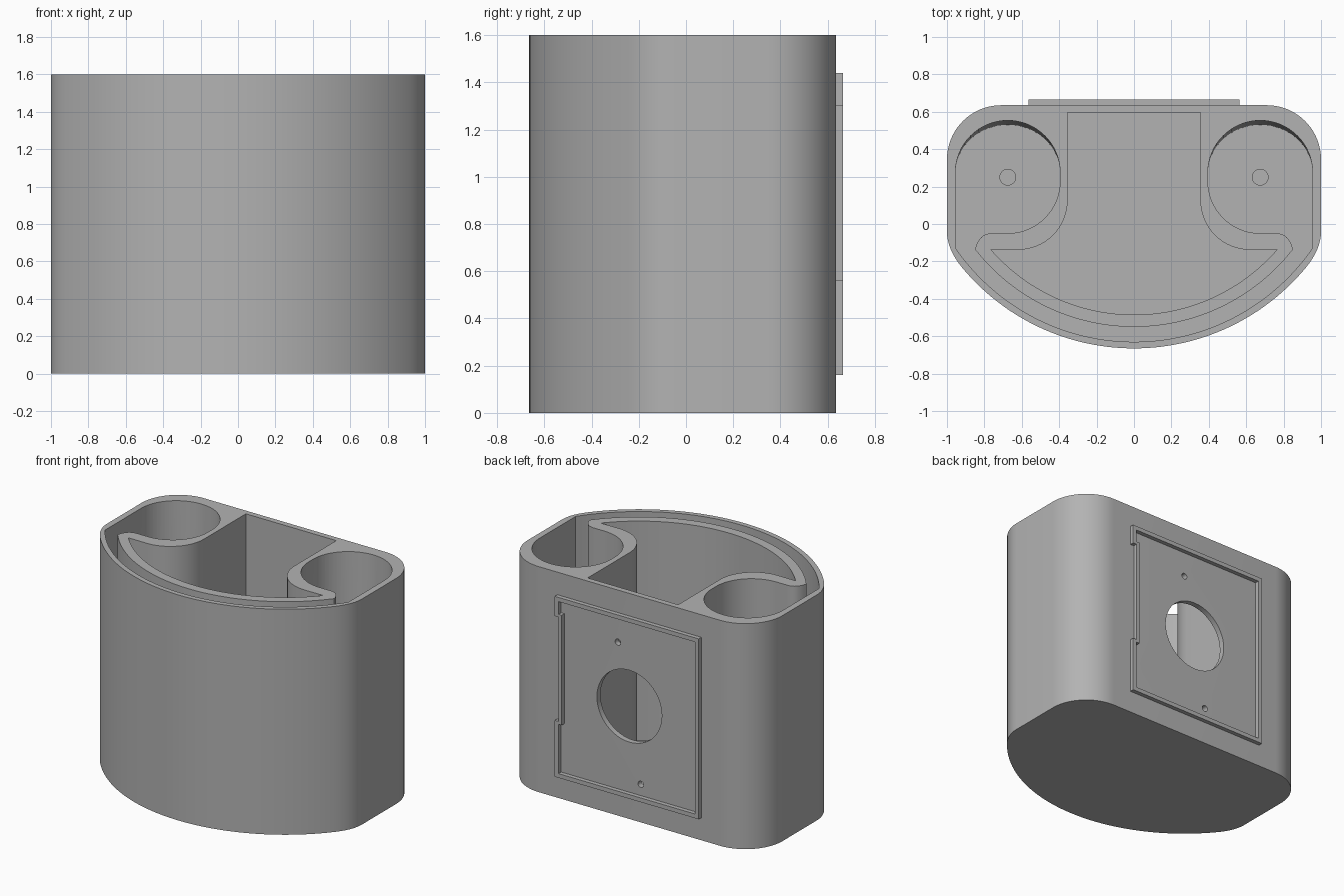
import bpy, bmesh, math
from mathutils import Vector

default = bpy.data.objects.get("Cube")
if default:
    bpy.data.objects.remove(default, do_unlink=True)

# One matt grey for the whole holder
grey = bpy.data.materials.new("plain_grey")
grey.use_nodes = True
GREY = (0.45, 0.45, 0.45, 1)
grey.diffuse_color = GREY
grey.node_tree.nodes["Principled BSDF"].inputs["Base Color"].default_value = GREY

ARC_Y = 0.529            # shared centre of all the front curves
HEIGHT, FLOOR = 1.6, 0.045
BACK = 0.635


def arc(cx, cy, r, a0, a1, n=16):
    """Points on a circle from angle a0 to a1 in degrees."""
    return [(cx + r * math.cos(math.radians(a0 + (a1 - a0) * i / n)),
             cy + r * math.sin(math.radians(a0 + (a1 - a0) * i / n))) for i in range(n + 1)]


def front_curve(y_front, x_end, n=28):
    """Concentric front curve, from the middle out to x_end."""
    r = ARC_Y - y_front
    return arc(0, ARC_Y, r, -90, -math.degrees(math.acos(x_end / r)), n)


def bend(p, c, q, n=8):
    """Quadratic curve from p to q, pulled towards c."""
    p, c, q = Vector(p), Vector(c), Vector(q)
    return [tuple(p * (1 - t) ** 2 + c * 2 * t * (1 - t) + q * t * t)
            for t in (i / n for i in range(n + 1))]


def mirrored(half):
    """Close a right-hand half outline by mirroring it over x = 0."""
    pts = half + [(-x, y) for x, y in reversed(half)]
    out = []
    for p in pts:
        if not out or (Vector(p) - Vector(out[-1])).length > 1e-4:
            out.append(p)
    if (Vector(out[0]) - Vector(out[-1])).length < 1e-4:
        out.pop()
    return out


def prism(name, outline, z0, z1):
    bm = bmesh.new()
    face = bm.faces.new([bm.verts.new((x, y, z0)) for x, y in outline])
    top = bmesh.ops.extrude_face_region(bm, geom=[face])
    moved = [v for v in top["geom"] if isinstance(v, bmesh.types.BMVert)]
    bmesh.ops.translate(bm, verts=moved, vec=(0, 0, z1 - z0))
    bmesh.ops.recalc_face_normals(bm, faces=bm.faces)
    mesh = bpy.data.meshes.new(name)
    bm.to_mesh(mesh)
    bm.free()
    obj = bpy.data.objects.new(name, mesh)
    bpy.context.collection.objects.link(obj)
    mesh.materials.append(grey)
    return obj


def drill(name, x, y, z, r, depth, along_y=False):
    rot = (math.pi / 2, 0, 0) if along_y else (0, 0, 0)
    bpy.ops.mesh.primitive_cylinder_add(vertices=48, radius=r, depth=depth,
                                        location=(x, y, z), rotation=rot)
    obj = bpy.context.object
    obj.name = name
    obj.data.materials.append(grey)
    return obj


def select_only(obj):
    bpy.ops.object.select_all(action='DESELECT')
    obj.select_set(True)
    bpy.context.view_layer.objects.active = obj


def cut(body, cutter):
    cutter.hide_render = True
    mod = body.modifiers.new("cut", 'BOOLEAN')
    mod.operation, mod.solver, mod.object = 'DIFFERENCE', 'EXACT', cutter
    select_only(body)
    bpy.ops.object.modifier_apply(modifier=mod.name)
    bpy.data.objects.remove(cutter, do_unlink=True)


# Outer body: curved front, straight sides, rounded back corners
shell = front_curve(-0.665, 0.92)
shell += bend(shell[-1], (1, -0.135), (1, -0.04))
shell += arc(0.71, BACK - 0.29, 0.29, 0, 90, 20)
body = prism("holder_body", mirrored(shell), 0, HEIGHT)

# Two round pockets joined by a narrow channel along the front
half = front_curve(-0.63, 0.955)
half += arc(0.675, 0.275, 0.28, 0, 180, 32)
half += arc(0.675, 0.23, 0.28, 180, 270)
tip = front_curve(-0.55, 0.85)
half += bend((0.76, -0.05), (0.83, -0.05), tip[-1]) + tip[::-1]
pockets = prism("pocket_cutter", mirrored(half), FLOOR, HEIGHT + 0.1)
for v in pockets.data.vertices:      # slight draft on the pocket backs
    if v.co.z < HEIGHT and v.co.y > 0.25:
        v.co.y = 0.25 + (v.co.y - 0.25) * 0.92
cut(body, pockets)

# Central cavity flaring towards the front
half = front_curve(-0.485, 0.765)
half += arc(0.62, 0.127, 0.265, 270, 180) + [(0.355, 0.595)]
cut(body, prism("cavity_cutter", mirrored(half), FLOOR, HEIGHT + 0.1))

# Cable window, screw holes and small dimples in the pocket floors
cut(body, drill("window_cutter", 0, BACK, 0.8, 0.255, 0.2, True))
for x, z in ((0.09, 1.23), (-0.09, 0.27)):
    cut(body, drill("screw_cutter", x, BACK, z, 0.022, 0.2, True))
for side in (-1, 1):
    cut(body, drill("dimple_cutter", side * 0.675, 0.25, FLOOR, 0.042, 0.05))
select_only(body)
bpy.ops.object.shade_smooth_by_angle(angle=math.radians(30))


# Raised lip around the back panel, stepped inwards on one side
def lip(name, x0, x1, z0, z1):
    prism(name, [(x0, BACK - 0.005), (x1, BACK - 0.005), (x1, 0.665), (x0, 0.665)], z0, z1)


W, LOW, HIGH, T = 0.565, 0.16, 1.44, 0.03
lip("lip_top", -W, W, HIGH - T, HIGH)
lip("lip_bottom", -W, W, LOW, LOW + T)
lip("lip_right", -W, -W + T, LOW + T, HIGH - T)
lip("lip_left_lower", W - T, W, LOW + T, 0.56)
lip("lip_left_upper", W - T, W, 1.3, HIGH - T)
lip("lip_left_step", W - 0.055, W - T, 0.54, 1.32)
